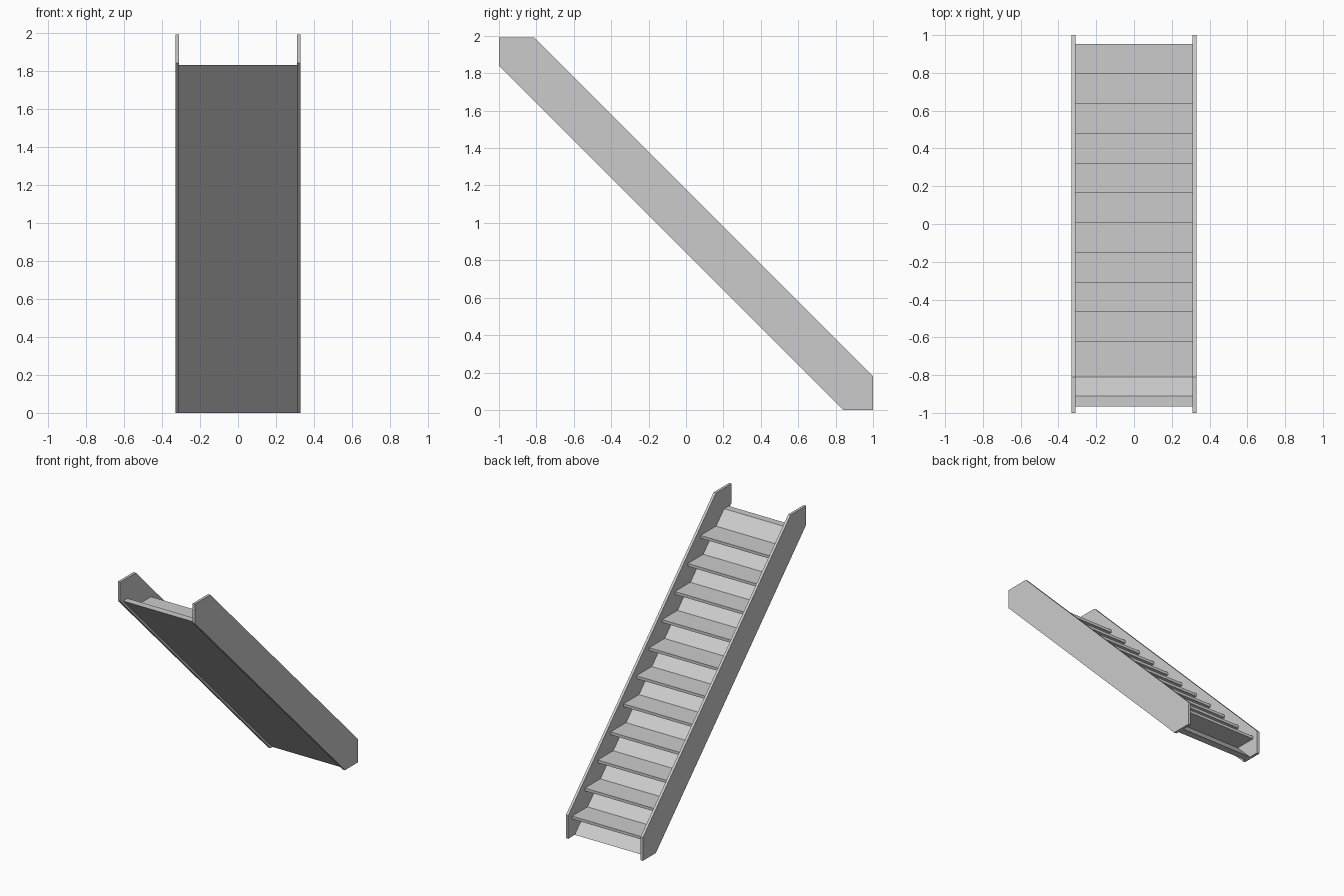
import bpy
import bmesh

cube = bpy.data.objects.get("Cube")
if cube:
    bpy.data.objects.remove(cube, do_unlink=True)

# Single plain grey finish
grey = bpy.data.materials.new("light_grey")
grey.use_nodes = True
colour = (0.6, 0.6, 0.6, 1.0)
grey.diffuse_color = colour
grey.node_tree.nodes["Principled BSDF"].inputs["Base Color"].default_value = colour


def extrude_profile(name, profile, x_min, x_max):
    """Extrude a closed (y, z) outline from x_min to x_max."""
    bm = bmesh.new()
    face = bm.faces.new([bm.verts.new((x_min, y, z)) for y, z in profile])
    result = bmesh.ops.extrude_face_region(bm, geom=[face])
    moved = [v for v in result["geom"] if isinstance(v, bmesh.types.BMVert)]
    bmesh.ops.translate(bm, verts=moved, vec=(x_max - x_min, 0, 0))
    bmesh.ops.recalc_face_normals(bm, faces=bm.faces)
    mesh = bpy.data.meshes.new(name)
    bm.to_mesh(mesh)
    bm.free()
    mesh.materials.append(grey)
    obj = bpy.data.objects.new(name, mesh)
    bpy.context.collection.objects.link(obj)
    return obj


INNER, OUTER = 0.31, 0.33

# Side boards with level and plumb cut ends
board = [(-1, 1.84), (-1, 1.99), (-0.81, 1.99), (1, 0.18), (1, 0), (0.84, 0)]
extrude_profile("left_stringer", board, INNER, OUTER)
extrude_profile("right_stringer", board, -OUTER, -INNER)

# Sloping panel closing the underside, cut level at both ends
panel = [(0.865, 0), (0.92, 0), (-0.91, 1.83), (-0.965, 1.83)]
extrude_profile("underside_panel", panel, -INNER, INNER)

# Open treads running back to the panel
STEP, DEPTH, THICKNESS = 0.1575, 0.188, 0.022
for i in range(11):
    nose = 0.953 - i * STEP
    top = (i + 1) * STEP
    back, under = nose - DEPTH, top - THICKNESS
    outline = [(nose, under), (nose, top), (back, top), (back, under)]
    extrude_profile(f"tread_{i + 1}", outline, -INNER, INNER)
